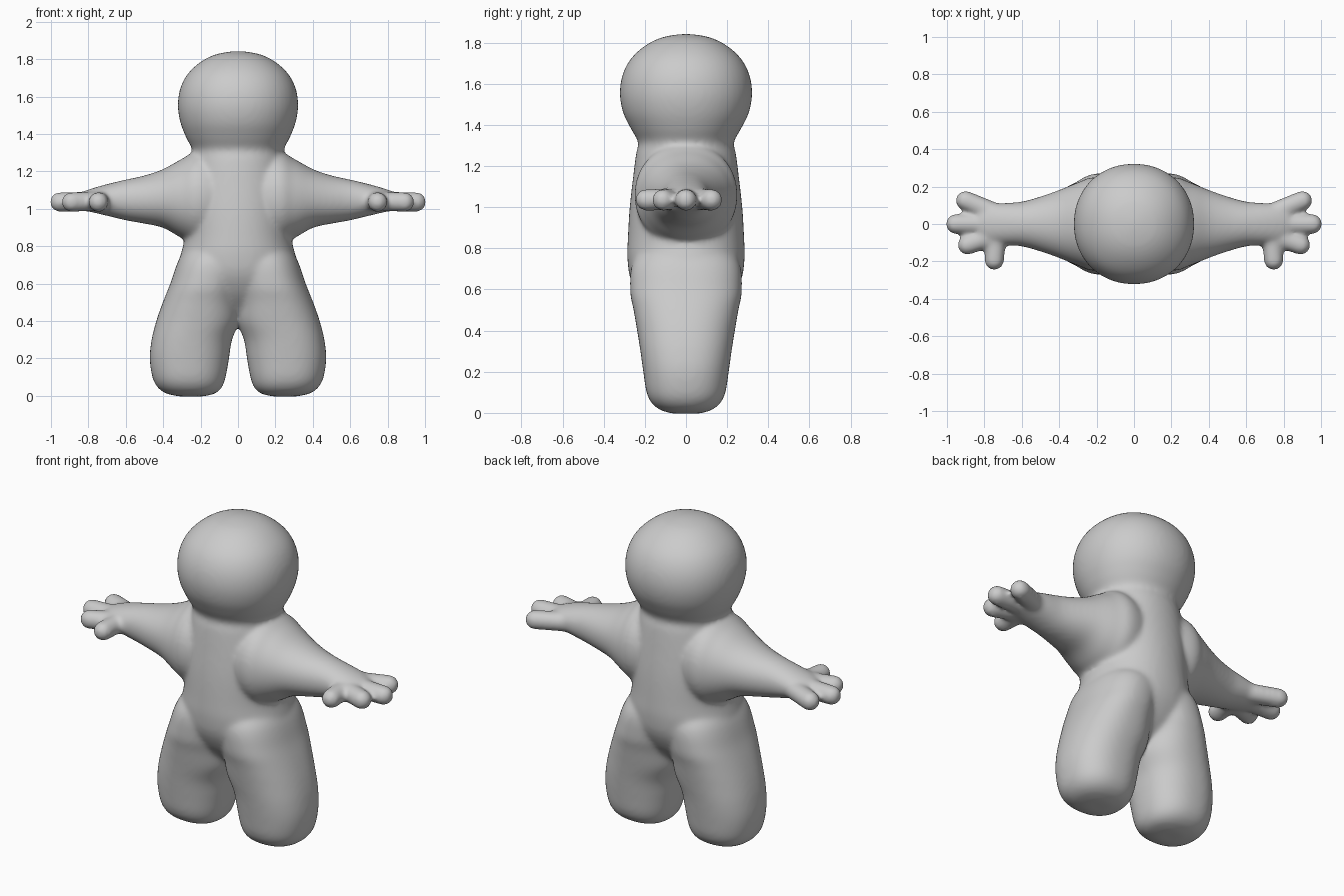
import bpy, bmesh, math
from mathutils import Vector

if "Cube" in bpy.data.objects:
    bpy.data.objects.remove(bpy.data.objects["Cube"])

SIDES, STEPS = 48, 5


def smooth_sections(keys):
    """Catmull-Rom interpolation between the key sections."""
    k = [Vector(s) for s in keys]
    out = []
    for i in range(len(k) - 1):
        a, b, c, d = k[max(i - 1, 0)], k[i], k[i + 1], k[min(i + 2, len(k) - 1)]
        for j in range(STEPS):
            t = j / STEPS
            out.append(b + (c - a) * t / 2 + (2 * a - 5 * b + 4 * c - d) * t * t / 2
                       + (3 * b - a - 3 * c + d) * t ** 3 / 2)
    return out + [k[-1]]


def loft(bm, keys, place, power=2.0):
    """Skin rounded cross-sections (position, offset, radius, depth)."""
    def rounded(v):
        return math.copysign(abs(v) ** (2 / power), v)
    rings = []
    for pos, offset, radius, depth in smooth_sections(keys):
        ring = []
        for i in range(SIDES):
            a = math.tau * i / SIDES
            ring.append(bm.verts.new(place(
                pos, offset + radius * rounded(math.cos(a)), depth * rounded(math.sin(a)))))
        rings.append(ring)
    for low, high in zip(rings, rings[1:]):
        for i in range(SIDES):
            j = (i + 1) % SIDES
            bm.faces.new((low[i], low[j], high[j], high[i]))
    bm.faces.new(rings[0])
    bm.faces.new(rings[-1])


def capsule(bm, start, end, radius):
    """Round-ended finger between two centres."""
    start, end = Vector(start), Vector(end)
    verts = bmesh.ops.create_uvsphere(bm, u_segments=24, v_segments=16, radius=radius)["verts"]
    turn = (end - start).to_track_quat("Z", "Y")
    for v in verts:
        if v.co.z > 0.001:
            v.co.z += (end - start).length
        v.co = turn @ v.co + start


bm = bmesh.new()

# Torso and head in one loft
loft(bm, [(.40, 0, .09, .07), (.47, 0, .22, .15), (.55, 0, .31, .22), (.65, 0, .335, .27),
          (.75, 0, .308, .285), (.85, 0, .285, .283), (1.0, 0, .28, .274), (1.15, 0, .27, .257),
          (1.26, 0, .25, .243), (1.315, 0, .244, .232), (1.38, 0, .277, .267),
          (1.46, 0, .308, .306), (1.55, 0, .322, .322), (1.64, 0, .31, .31),
          (1.72, 0, .27, .27), (1.785, 0, .2, .2), (1.825, 0, .12, .12), (1.842, 0, .03, .03)],
     lambda p, a, b: (a, b, p), 2.1)

for side in (1, -1):
    # Leg
    loft(bm, [(-.004, .25, .06, .06), (.012, .253, .13, .12), (.045, .258, .172, .165),
              (.1, .262, .196, .192), (.2, .26, .212, .208), (.3, .247, .215, .222),
              (.4, .215, .222, .238), (.5, .195, .207, .255), (.6, .17, .192, .272),
              (.75, .13, .175, .25), (.86, .1, .1, .1)],
         lambda p, a, b: (side * a, b, p), 2.3)
    # Arm and palm
    loft(bm, [(0, 1.06, .2, .2), (.2, 1.06, .25, .25), (.3, 1.055, .212, .222),
              (.4, 1.055, .157, .182), (.5, 1.049, .129, .147), (.6, 1.047, .109, .12),
              (.7, 1.047, .085, .112), (.78, 1.045, .064, .104), (.83, 1.042, .048, .075),
              (.85, 1.04, .025, .035)],
         lambda p, a, b: (side * p, b, a), 2.1)
    # Three fingers and a thumb
    for x1, y1, x2, y2 in ((.74, 0, .953, 0), (.72, .05, .9, .125),
                           (.74, -.06, .89, -.112), (.735, -.04, .747, -.193)):
        capsule(bm, (side * x1, y1, 1.04), (side * x2, y2, 1.036), .054)

bmesh.ops.recalc_face_normals(bm, faces=bm.faces)
mesh = bpy.data.meshes.new("body")
bm.to_mesh(mesh)
bm.free()
body = bpy.data.objects.new("body", mesh)
bpy.context.collection.objects.link(body)

# Single clay colour
clay = bpy.data.materials.new("grey_clay")
clay.use_nodes = True
clay.diffuse_color = (.6, .6, .6, 1)
clay.node_tree.nodes["Principled BSDF"].inputs["Base Color"].default_value = (.6, .6, .6, 1)
mesh.materials.append(clay)

# Fuse the parts into one skin and soften the joins
fuse = body.modifiers.new("fuse", "REMESH")
fuse.mode = "VOXEL"
fuse.voxel_size = .012
fuse.use_smooth_shade = True
soften = body.modifiers.new("soften", "SMOOTH")
soften.factor = .5
soften.iterations = 14
bpy.context.view_layer.objects.active = body
body.select_set(True)
for name in ("fuse", "soften"):
    bpy.ops.object.modifier_apply(modifier=name)
bpy.ops.object.shade_smooth()
